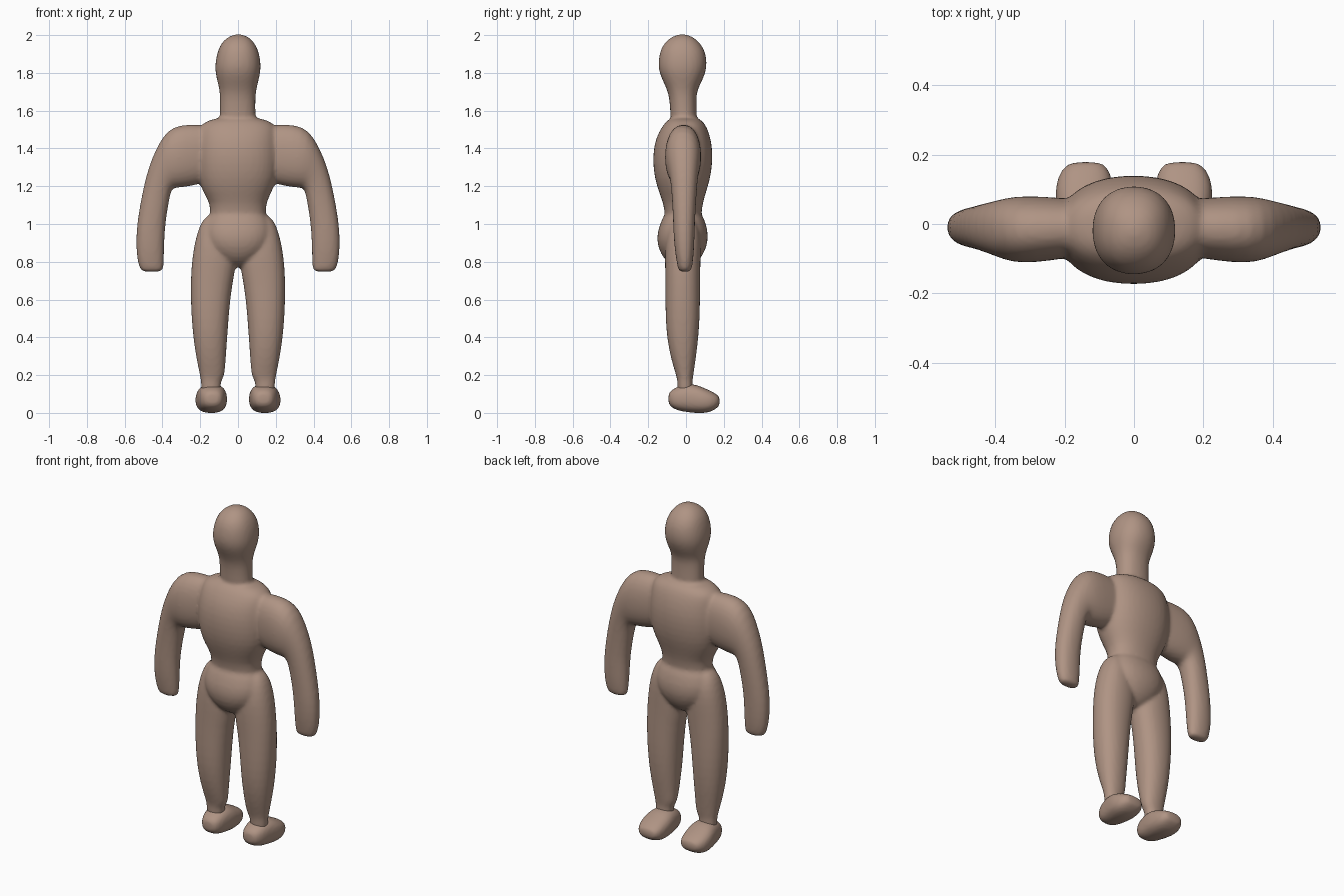
import bpy, bmesh, math
from mathutils import Vector

clay = bpy.data.materials.new("clay skin")
clay.diffuse_color = (0.43, 0.295, 0.23, 1)
SIDES = 20


def loft(bm, rings, power=0.9):
    """Skin a closed tube through rings (centre, half axis u, half axis v)."""
    loops = []
    for c, u, v in rings:
        c, u, v = Vector(c), Vector(u), Vector(v)
        loop = []
        for i in range(SIDES):
            a = 2 * math.pi * i / SIDES
            s, t = math.cos(a), math.sin(a)
            s = math.copysign(abs(s) ** power, s)
            t = math.copysign(abs(t) ** power, t)
            loop.append(bm.verts.new(c + u * s + v * t))
        loops.append(loop)
    for a, b in zip(loops, loops[1:]):
        for i in range(SIDES):
            j = (i + 1) % SIDES
            bm.faces.new((a[i], a[j], b[j], b[i]))
    bm.faces.new(loops[0][::-1])
    bm.faces.new(loops[-1])


def level(rows, side=1):
    """Horizontal rings from rows (z, x min, x max, y min, y max)."""
    return [((side * (x0 + x1) / 2, (y0 + y1) / 2, z), (side * (x1 - x0) / 2, 0, 0),
             (0, (y1 - y0) / 2, 0)) for z, x0, x1, y0, y1 in rows]


def sloped(rows, side=1):
    """Tilted rings from rows (inner x, inner z, outer x, outer z, y min, y max)."""
    return [((side * (x0 + x1) / 2, (y0 + y1) / 2, (z0 + z1) / 2),
             (side * (x1 - x0) / 2, 0, (z1 - z0) / 2),
             (0, (y1 - y0) / 2, 0)) for x0, z0, x1, z1, y0, y1 in rows]


def finish(name, bm, voxel):
    bmesh.ops.recalc_face_normals(bm, faces=bm.faces)
    me = bpy.data.meshes.new(name)
    bm.to_mesh(me)
    bm.free()
    me.materials.append(clay)
    ob = bpy.data.objects.new(name, me)
    bpy.context.collection.objects.link(ob)
    sub = ob.modifiers.new("round", 'SUBSURF')
    sub.levels = sub.render_levels = 1
    rem = ob.modifiers.new("fuse", 'REMESH')
    rem.mode, rem.voxel_size, rem.use_smooth_shade = 'VOXEL', voxel, True
    soft = ob.modifiers.new("soften", 'SMOOTH')
    soft.factor, soft.iterations = 0.5, 3
    return ob


body = bmesh.new()

# head and neck
loft(body, level([
    (1.50, -.10, .10, -.08, .06), (1.58, -.097, .093, -.083, .057),
    (1.66, -.097, .093, -.088, .055), (1.71, -.098, .097, -.10, .06),
    (1.76, -.112, .11, -.125, .088), (1.81, -.123, .122, -.146, .108),
    (1.86, -.121, .121, -.148, .112), (1.91, -.11, .112, -.14, .104),
    (1.95, -.094, .094, -.122, .082), (1.98, -.068, .07, -.092, .052),
    (1.998, -.035, .04, -.06, .02), (2.004, -.01, .012, -.03, -.01)]))

# chest and waist
loft(body, level([
    (.98, -.15, .15, -.11, .08), (1.06, -.15, .15, -.113, .083),
    (1.11, -.15, .15, -.122, .09), (1.17, -.188, .18, -.145, .108),
    (1.24, -.215, .212, -.167, .13), (1.32, -.225, .222, -.177, .142),
    (1.40, -.225, .222, -.174, .142), (1.47, -.215, .215, -.155, .128),
    (1.52, -.205, .205, -.125, .108), (1.55, -.16, .16, -.10, .085),
    (1.565, -.09, .09, -.07, .05)]))

# pelvis
loft(body, level([
    (.77, -.03, .03, -.05, .02), (.80, -.09, .09, -.105, .065),
    (.85, -.15, .15, -.14, .10), (.91, -.185, .185, -.157, .119),
    (.97, -.188, .188, -.15, .116), (1.02, -.17, .17, -.13, .10),
    (1.07, -.145, .145, -.11, .08)]))

for side in (-1, 1):
    # legs
    loft(body, level([
        (1.05, .10, .155, -.05, .03), (1.02, .07, .19, -.075, .05),
        (.96, .03, .215, -.10, .075), (.88, .008, .235, -.112, .08),
        (.78, .008, .248, -.112, .077), (.68, .03, .252, -.11, .076),
        (.55, .045, .25, -.11, .075), (.44, .053, .242, -.106, .07),
        (.34, .06, .23, -.092, .06), (.26, .066, .215, -.072, .048),
        (.20, .07, .203, -.053, .04), (.175, .085, .198, -.047, .035),
        (.15, .092, .196, -.045, .035), (.08, .095, .19, -.045, .04)], side))
    # shoulder and arm
    loft(body, sloped([
        (.12, 1.24, .12, 1.52, -.09, .07), (.20, 1.21, .20, 1.527, -.10, .075),
        (.27, 1.195, .30, 1.53, -.113, .082), (.325, 1.19, .375, 1.50, -.112, .08),
        (.345, 1.19, .43, 1.41, -.096, .07), (.355, 1.17, .475, 1.30, -.083, .062),
        (.365, 1.12, .502, 1.19, -.076, .056), (.38, 1.03, .525, 1.07, -.07, .05),
        (.388, .95, .54, .96, -.067, .046), (.39, .86, .54, .86, -.06, .043),
        (.393, .79, .53, .79, -.048, .036), (.395, .76, .518, .76, -.042, .03),
        (.405, .746, .505, .746, -.032, .022)], side))

finish("body", body, 0.011)

# feet, toes towards +y
for side, name in ((-1, "left_foot"), (1, "right_foot")):
    foot = bmesh.new()
    loft(foot, [((side * x, y, (z0 + z1) / 2), (w, 0, 0), (0, 0, (z1 - z0) / 2))
                for y, x, w, z0, z1 in (
        (-.094, .135, .03, .05, .10), (-.08, .135, .052, .03, .12),
        (-.045, .137, .068, .012, .14), (0, .138, .076, .004, .155),
        (.05, .14, .084, -.002, .152), (.09, .143, .085, -.002, .135),
        (.13, .142, .08, .004, .118), (.16, .14, .066, .022, .10),
        (.18, .138, .045, .04, .085))], 0.8)
    finish(name, foot, 0.009)
